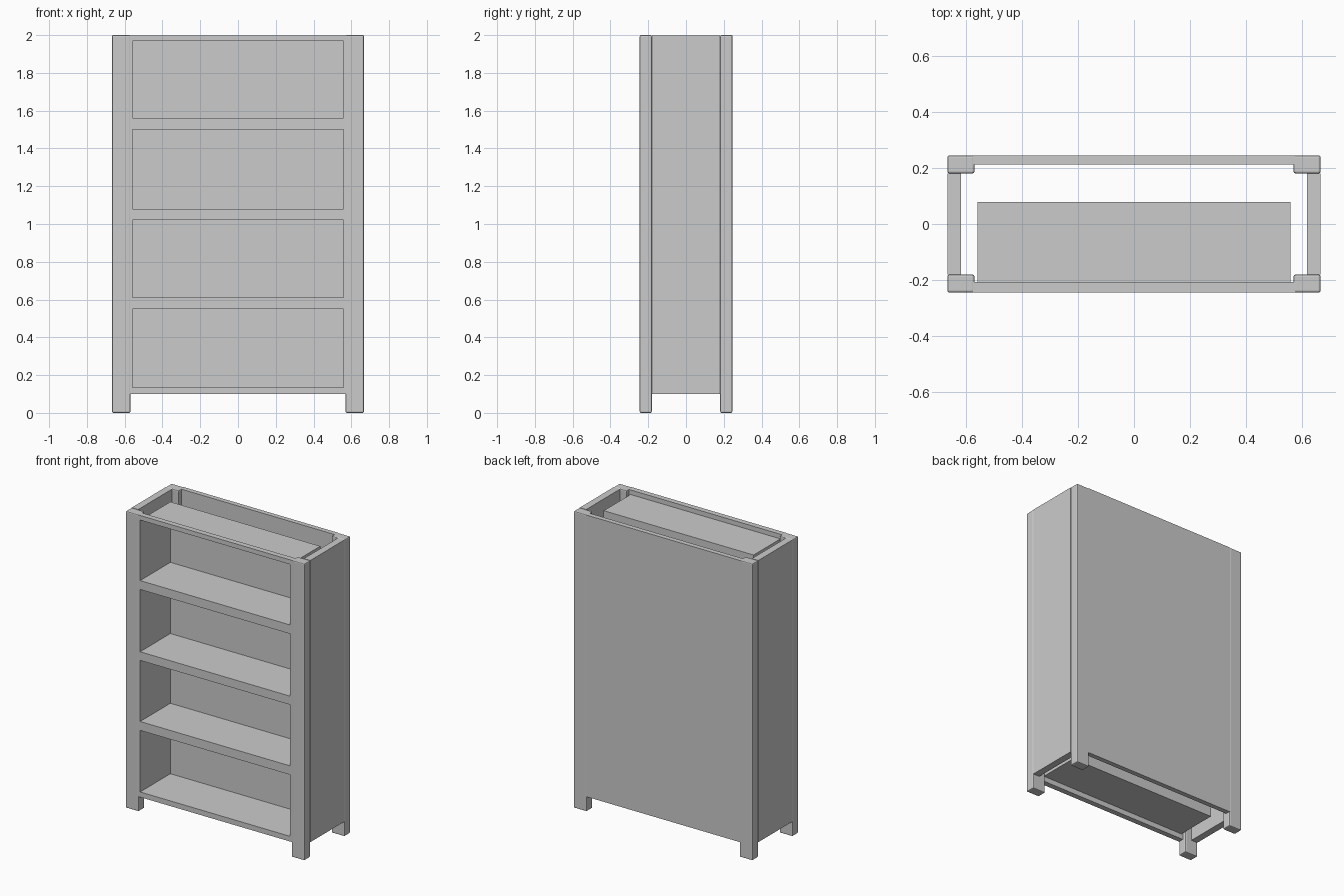
import bpy
import bmesh

if "Cube" in bpy.data.objects:
    bpy.data.objects.remove(bpy.data.objects["Cube"], do_unlink=True)

# Single paint colour
GREY = (0.6, 0.6, 0.6, 1.0)
paint = bpy.data.materials.new("light_grey")
paint.use_nodes = True
paint.diffuse_color = GREY
paint.node_tree.nodes["Principled BSDF"].inputs["Base Color"].default_value = GREY

# Overall sizes
HALF_W, HALF_D, HEIGHT = 0.667, 0.245, 2.0
POST_X, POST_Y = 0.57, 0.181      # inner faces of the posts
PANEL_Z = 0.1                     # underside of the panels


def add_object(name, bm):
    mesh = bpy.data.meshes.new(name)
    bm.to_mesh(mesh)
    bm.free()
    obj = bpy.data.objects.new(name, mesh)
    mesh.materials.append(paint)
    bpy.context.collection.objects.link(obj)
    return obj


def add_box(name, low, high, bevel=0.0):
    bm = bmesh.new()
    bmesh.ops.create_cube(bm, size=1)
    for v in bm.verts:
        for i in range(3):
            v.co[i] = low[i] if v.co[i] < 0 else high[i]
    if bevel:
        bmesh.ops.bevel(bm, geom=bm.edges[:], offset=bevel, segments=2,
                        profile=0.5, affect='EDGES')
    return add_object(name, bm)


# Four corner posts with softened edges
for side, sx in (("left", 1), ("right", -1)):
    for end, sy in (("front", -1), ("back", 1)):
        xs = sorted((sx * POST_X, sx * HALF_W))
        ys = sorted((sy * POST_Y, sy * HALF_D))
        add_box(f"{end}_{side}_post", (xs[0], ys[0], 0),
                (xs[1], ys[1], HEIGHT), 0.007)

    # Side panel between the posts
    xs = sorted((sx * 0.618, sx * (HALF_W - 0.001)))
    add_box(f"{side}_side_panel", (xs[0], -POST_Y, PANEL_Z),
            (xs[1], POST_Y, HEIGHT - 0.001))

# Back panel
add_box("back_panel", (-0.575, 0.212, PANEL_Z), (0.575, HALF_D, HEIGHT - 0.001))

# Front frame and its four deep compartments, built as one sheet
FRONT, INNER, DEEP = -HALF_D + 0.001, -0.207, 0.078
columns = [-0.575, -0.559, 0.559, 0.575]
rows = [PANEL_Z, 0.135, 0.55, 0.61, 1.022, 1.08, 1.5, 1.56, 1.968, HEIGHT - 0.001]

bm = bmesh.new()


def quad(*corners):
    bm.faces.new([bm.verts.new(c) for c in corners])


def wall_ring(x0, x1, z0, z1, y0, y1):
    ring = [(x0, z0), (x1, z0), (x1, z1), (x0, z1)]
    for (xa, za), (xb, zb) in zip(ring, ring[1:] + ring[:1]):
        quad((xa, y0, za), (xb, y0, zb), (xb, y1, zb), (xa, y1, za))


for i in range(len(columns) - 1):
    for j in range(len(rows) - 1):
        x0, x1, z0, z1 = columns[i], columns[i + 1], rows[j], rows[j + 1]
        is_opening = i == 1 and j % 2 == 1
        if is_opening:
            wall_ring(x0, x1, z0, z1, FRONT, DEEP)
            quad((x0, DEEP, z0), (x1, DEEP, z0), (x1, DEEP, z1), (x0, DEEP, z1))
        else:
            for y in (FRONT, INNER):
                quad((x0, y, z0), (x1, y, z0), (x1, y, z1), (x0, y, z1))

# Outer rim giving the frame its thickness
for z in (rows[0], rows[-1]):
    for i in range(len(columns) - 1):
        quad((columns[i], FRONT, z), (columns[i + 1], FRONT, z),
             (columns[i + 1], INNER, z), (columns[i], INNER, z))
for x in (columns[0], columns[-1]):
    for j in range(len(rows) - 1):
        quad((x, FRONT, rows[j]), (x, FRONT, rows[j + 1]),
             (x, INNER, rows[j + 1]), (x, INNER, rows[j]))

bmesh.ops.remove_doubles(bm, verts=bm.verts[:], dist=0.0001)
bmesh.ops.recalc_face_normals(bm, faces=bm.faces[:])
# Make sure the frame faces forward
front_faces = [f for f in bm.faces if f.calc_center_median().y < FRONT + 0.0001]
if front_faces[0].normal.y > 0:
    bmesh.ops.reverse_faces(bm, faces=bm.faces[:])
bmesh.ops.dissolve_limit(bm, angle_limit=0.01, verts=bm.verts[:], edges=bm.edges[:])
add_object("front_frame_with_compartments", bm)
